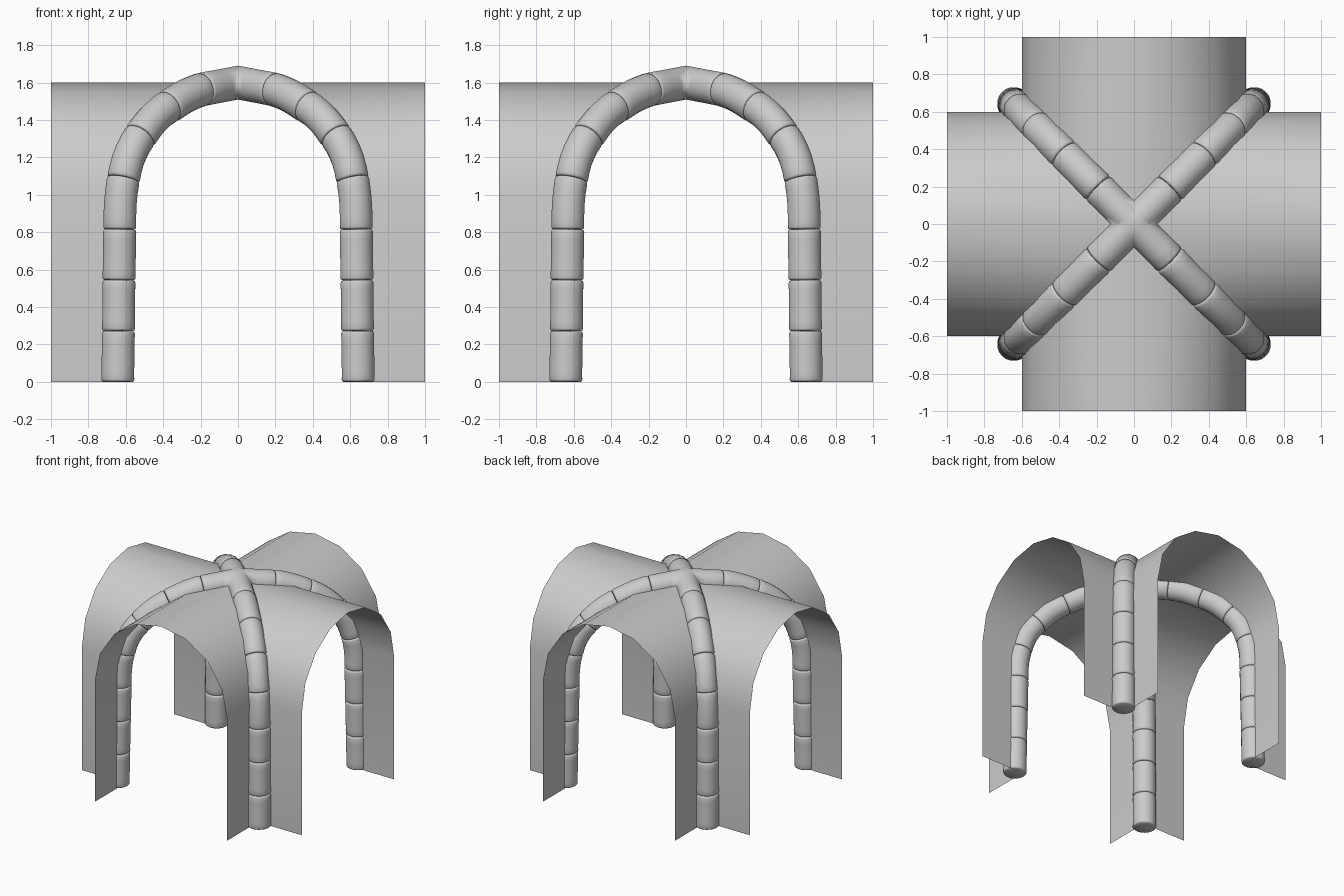
import bpy, math, random
from mathutils import Vector, Matrix

if "Cube" in bpy.data.objects:
    bpy.data.objects.remove(bpy.data.objects["Cube"])

random.seed(4)
HALF, SPRING, SEGS = 0.6, 1.0, 8


def make_object(name, verts, faces, angle):
    me = bpy.data.meshes.new(name)
    me.from_pydata(verts, [], faces)
    me.update()
    ob = bpy.data.objects.new(name, me)
    bpy.context.collection.objects.link(ob)
    me.shade_smooth()
    me.set_sharp_from_angle(angle=math.radians(angle))
    return ob


# Vault webs: arch profile extruded from the groin lines out to each end
arc = [math.pi * i / SEGS for i in range(SEGS + 1)]
profile = [(HALF, 0)]
profile += [(HALF * math.cos(a), SPRING + HALF * math.sin(a)) for a in arc]
profile += [(-HALF, 0)]
for k, side in enumerate(("right", "back", "left", "front")):
    rot = Matrix.Rotation(k * math.pi / 2, 3, "Z")
    verts, faces = [], []
    for i, (y, z) in enumerate(profile):
        verts += [rot @ Vector((abs(y), y, z)), rot @ Vector((1, y, z))]
        if i:
            faces.append((2 * i - 2, 2 * i - 1, 2 * i + 1, 2 * i))
    make_object("vault_web_" + side, verts, faces, 40)

# Rib path: one diagonal groin from the floor to the crown
path = [Vector((0.643, 0.643, 0))]
for a in arc[:SEGS // 2 + 1]:
    c = 0.63 * math.cos(a)
    path.append(Vector((c, c, SPRING + HALF * math.sin(a))))
lengths = [(b - a).length for a, b in zip(path, path[1:])]
total = sum(lengths)


def on_path(s):
    for i, n in enumerate(lengths):
        if s <= n or i == len(lengths) - 1:
            return path[i] + (path[i + 1] - path[i]) * (s / n)
        s -= n


def smooth_path(s):
    d = 0.09
    pos = sum((on_path(s + d * k / 3) for k in range(-3, 4)), Vector()) / 7
    return pos, (on_path(s + d) - on_path(s - d)).normalized()


# Rib stones: short rounded drums following the path
SIDES, STONES, RADIUS = 20, 8, 0.09
across = Vector((1, -1, 0)).normalized()
step = total / STONES
verts, faces = [], []
for n in range(STONES):
    last = n == STONES - 1
    end = step + (0.1 if last else 0)
    stations = [(0.001, 0.9), (0.005, 0.965), (0.014, 1.0)]
    stations += [(end * t, 0.99) for t in (0.2, 0.4, 0.6, 0.8)]
    stations += [(end - 0.014, 1.0), (end - 0.005, 0.965), (end - 0.001, 0.9)]
    size = RADIUS * random.uniform(0.985, 1.015)
    base = len(verts)
    for off, scale in stations:
        pos, tan = smooth_path(n * step + off)
        out = across.cross(tan)
        for j in range(SIDES):
            a = math.tau * j / SIDES
            verts.append(pos + (across * math.cos(a) + out * math.sin(a)) * size * scale)
    for r in range(len(stations) - 1):
        for j in range(SIDES):
            p, q = base + r * SIDES, (j + 1) % SIDES
            faces.append((p + j, p + q, p + SIDES + q, p + SIDES + j))
    top = base + (len(stations) - 1) * SIDES
    faces.append(tuple(range(base + SIDES - 1, base - 1, -1)))
    faces.append(tuple(range(top, top + SIDES)))

# Mirror into four ribs, mitred where they meet at the crown
ribs = make_object("rib_stones", verts, faces, 40)
mod = ribs.modifiers.new("Mirror", "MIRROR")
mod.use_axis = (True, True, False)
mod.use_bisect_axis = (True, True, False)
